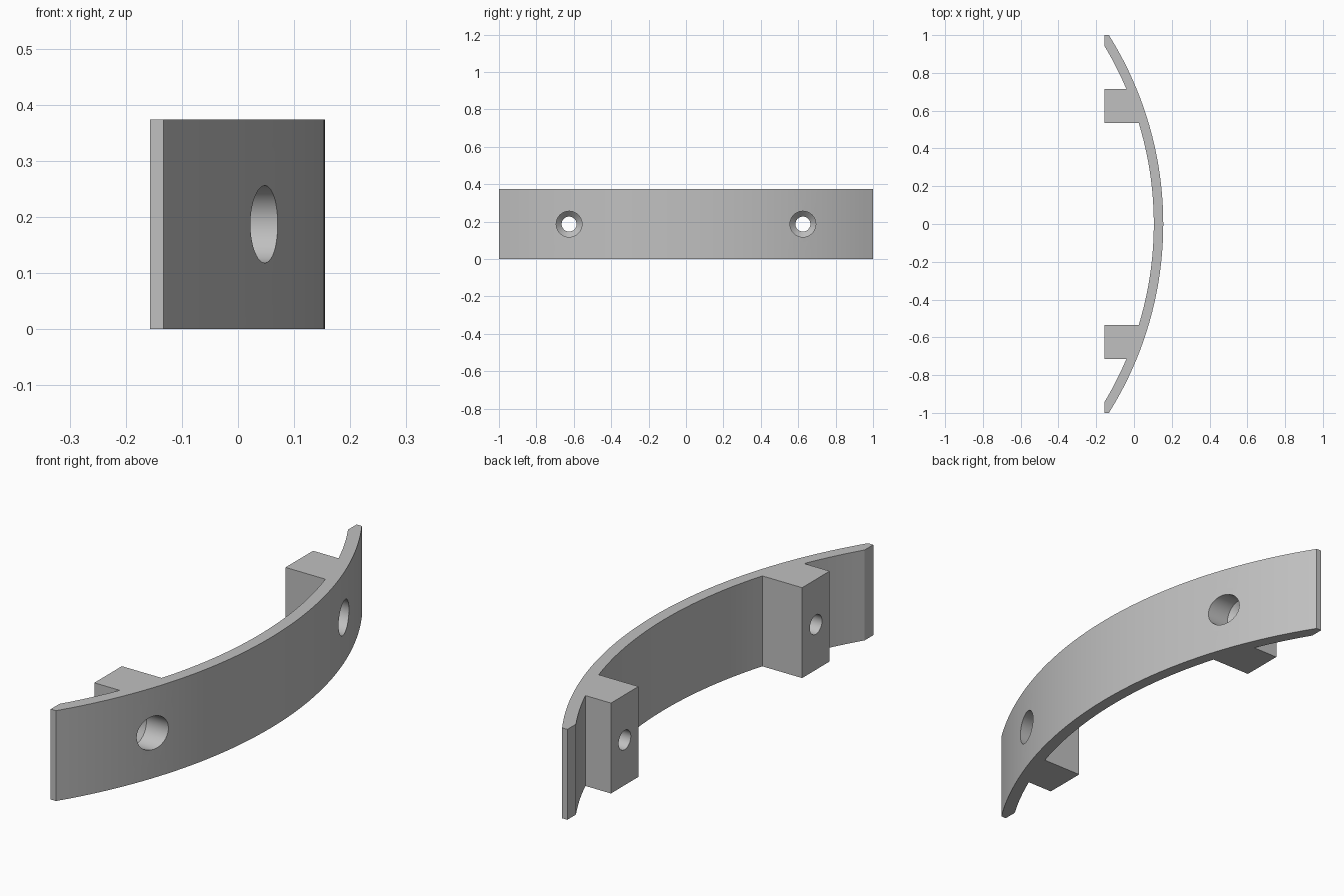
import bpy, bmesh, math

if "Cube" in bpy.data.objects:
    bpy.data.objects.remove(bpy.data.objects["Cube"])

HEIGHT = 0.374
CX, R_OUT, R_IN = -1.725, 1.88, 1.83   # shared arc centre and radii
BACK = -0.157                          # flat plane at the rear
Y0, Y1 = 0.535, 0.715                  # mounting block extents
HOLE_Y, HOLE_Z = 0.625, HEIGHT / 2

grey = bpy.data.materials.new("plain grey")
grey.diffuse_color = (0.53, 0.53, 0.53, 1)
grey.use_nodes = True
grey.node_tree.nodes["Principled BSDF"].inputs["Base Color"].default_value = grey.diffuse_color


def arc(r, ya, yb, n):
    """Points on an arc of radius r, from y = ya to y = yb."""
    a, b = math.asin(ya / r), math.asin(yb / r)
    return [(CX + r * math.cos(a + (b - a) * i / n), r * math.sin(a + (b - a) * i / n))
            for i in range(n + 1)]


def make_object(name, bm):
    bmesh.ops.recalc_face_normals(bm, faces=bm.faces)
    mesh = bpy.data.meshes.new(name)
    bm.to_mesh(mesh)
    bm.free()
    mesh.materials.append(grey)
    obj = bpy.data.objects.new(name, mesh)
    bpy.context.collection.objects.link(obj)
    return obj


# Curved bracket: one outline with both mounting blocks, extruded upward
y_end = math.sqrt(R_IN ** 2 - (BACK - CX) ** 2)
outline = arc(R_OUT, -1, 1, 40) + [(BACK, 1)]
outline += arc(R_IN, y_end, Y1, 6) + [(BACK, Y1), (BACK, Y0)]
outline += arc(R_IN, Y0, -Y0, 24) + [(BACK, -Y0), (BACK, -Y1)]
outline += arc(R_IN, -Y1, -y_end, 6) + [(BACK, -1)]
bm = bmesh.new()
face = bm.faces.new([bm.verts.new((x, y, 0)) for x, y in outline])
top = bmesh.ops.extrude_face_region(bm, geom=[face])["geom"]
bmesh.ops.translate(bm, vec=(0, 0, HEIGHT),
                    verts=[v for v in top if isinstance(v, bmesh.types.BMVert)])
bracket = make_object("curved_bracket", bm)

# Screw holes: wide bore, tapered seat, narrow through hole
STEPS = [(0.3, 0.069), (-0.03, 0.069), (-0.06, 0.04), (-0.3, 0.04)]
SIDES = 40
for side in (-1, 1):
    bm = bmesh.new()
    rings = [[bm.verts.new((x, side * HOLE_Y + r * math.cos(math.tau * i / SIDES),
                            HOLE_Z + r * math.sin(math.tau * i / SIDES)))
              for i in range(SIDES)] for x, r in STEPS]
    for a, b in zip(rings, rings[1:]):
        for i in range(SIDES):
            j = (i + 1) % SIDES
            bm.faces.new((a[i], a[j], b[j], b[i]))
    bm.faces.new(rings[0])
    bm.faces.new(rings[-1])
    cutter = make_object("screw_hole_cutter", bm)
    cutter.hide_render = True
    cutter.hide_set(True)
    cut = bracket.modifiers.new("screw_hole", "BOOLEAN")
    cut.operation = "DIFFERENCE"
    cut.solver = "EXACT"
    cut.object = cutter

# Apply the holes, drop the helpers and smooth the curved walls
bpy.context.view_layer.objects.active = bracket
bracket.select_set(True)
for m in list(bracket.modifiers):
    helper = m.object
    bpy.ops.object.modifier_apply(modifier=m.name)
    bpy.data.objects.remove(helper)
bpy.ops.object.shade_smooth_by_angle(angle=math.radians(25))
